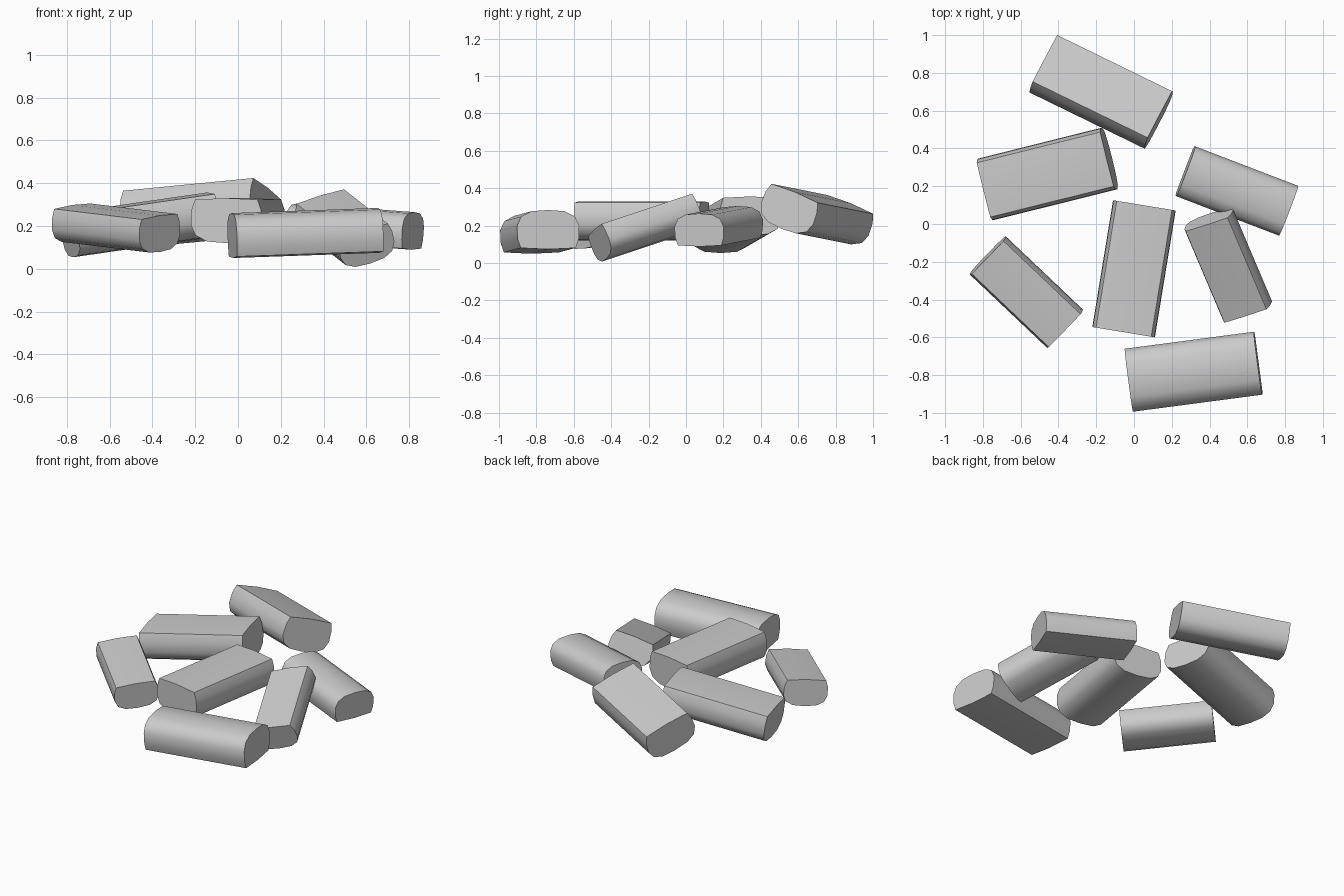
import bpy
from math import radians
from mathutils import Matrix, Vector

if "Cube" in bpy.data.objects:
    bpy.data.objects.remove(bpy.data.objects["Cube"])

# Half cross-section of a chunk: flat crisp face on top, rounded belly below
HALF = [(0.148, 0.098), (0.165, 0.05), (0.168, -0.02),
        (0.145, -0.07), (0.09, -0.098)]
SECTION = ([(0, 0.105)] + HALF + [(0, -0.105)]
           + [(-y, z) for y, z in reversed(HALF)])


def chunk(name, loc, length, size, yaw, pitch, roll, flip=False):
    """Extruded block: yaw about z, pitch lifts the +x end, roll about its length."""
    sec = [(y * size, z * size) for y, z in SECTION]
    if flip:
        sec = [(-y, -z) for y, z in sec]
    n = len(sec)
    rot = (Matrix.Rotation(radians(yaw), 3, 'Z')
           @ Matrix.Rotation(radians(-pitch), 3, 'Y')
           @ Matrix.Rotation(radians(roll), 3, 'X'))
    verts = [rot @ Vector((x, y, z)) + Vector(loc)
             for x in (-length / 2, length / 2) for y, z in sec]
    faces = [(i, i + n, (i + 1) % n + n, (i + 1) % n) for i in range(n)]
    faces += [tuple(range(n)), tuple(reversed(range(n, 2 * n)))]
    mesh = bpy.data.meshes.new(name)
    mesh.from_pydata(verts, [], faces)
    mesh.update()
    ob = bpy.data.objects.new(name, mesh)
    bpy.context.collection.objects.link(ob)
    bpy.ops.object.select_all(action='DESELECT')
    ob.select_set(True)
    bpy.context.view_layer.objects.active = ob
    # Make normals face outwards
    bpy.ops.object.mode_set(mode='EDIT')
    bpy.ops.mesh.select_all(action='SELECT')
    bpy.ops.mesh.normals_make_consistent(inside=False)
    bpy.ops.object.mode_set(mode='OBJECT')
    bpy.ops.object.shade_smooth_by_angle(angle=radians(50))
    return ob


# Four large chunks
chunk("back_chunk", (-0.175, 0.695, 0.252), 0.68, 1.0, -26, 5, -20)
chunk("left_chunk", (-0.457, 0.265, 0.205), 0.68, 1.0, 14, 8, 0)
chunk("centre_chunk", (0.0, -0.237, 0.225), 0.68, 1.0, 80.7, 0, 0)
chunk("front_chunk", (0.315, -0.782, 0.167), 0.69, 1.0, 7.5, 2, 0, flip=True)

# Three small chunks
chunk("right_chunk", (0.545, 0.175, 0.197), 0.585, 0.84, -21, -4, 0, flip=True)
chunk("tilted_chunk", (0.50, -0.215, 0.183), 0.55, 0.82, 113, 17, -17)
chunk("front_left_chunk", (-0.57, -0.36, 0.188), 0.565, 0.82, -43.5, -5, 6)
